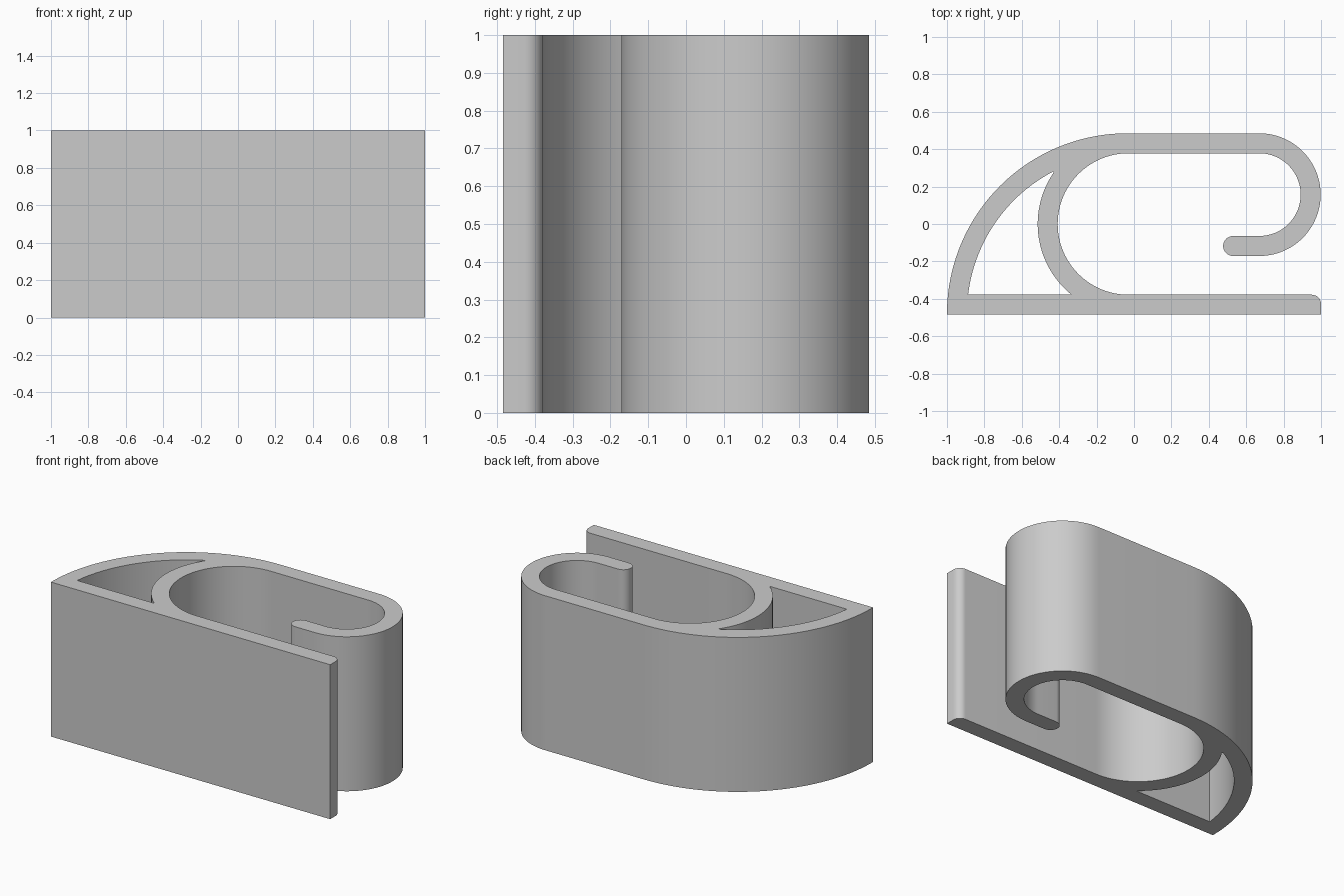
import bpy
import bmesh
from math import sin, cos, radians, atan2, degrees, sqrt

cube = bpy.data.objects.get("Cube")
if cube:
    bpy.data.objects.remove(cube, do_unlink=True)

HEIGHT = 1.0
HALF = 0.485          # half depth of the clip
WALL = 0.107          # wall thickness
FLOOR = -HALF + WALL  # inner face of the flat plate
CEIL = HALF - WALL    # inner face of the upper arm


def arc(cx, cy, r, start, end, n):
    """Points along a circular arc, angles in degrees."""
    angles = [radians(start + (end - start) * i / n) for i in range(n + 1)]
    return [(cx + r * cos(a), cy + r * sin(a)) for a in angles]


# Sweeping outer wall, round inner ring and hook
sweep_x, sweep_r = -0.035, 0.965
sweep_y = HALF - sweep_r
ring_x, ring_r = -0.03, CEIL
hook_x, hook_r = 0.67, 0.328
hook_y = HALF - hook_r
tip_r = WALL / 2
tip_y = hook_y - hook_r + tip_r
corner = 0.05

outline = [(-1, -HALF), (1, -HALF)]
outline += arc(1 - corner, FLOOR - corner, corner, 0, 90, 8)      # plate end
outline += arc(ring_x, 0, ring_r, 270, 90, 48)                    # inner ring
outline += arc(hook_x, hook_y, hook_r - WALL, 90, -90, 40)        # hook inside
outline += arc(0.53, tip_y, tip_r, 90, 270, 16)                   # hook tip
outline += arc(hook_x, hook_y, hook_r, -90, 90, 40)               # hook outside
outline += arc(sweep_x, sweep_y, sweep_r, 90, 180, 40)            # outer sweep

# Pointed pocket between the sweep and the ring
inner_r, outer_ring = sweep_r - WALL, ring_r + WALL
meet_x, meet_y = -0.432, 0.276
sweep_low = degrees(atan2(FLOOR - sweep_y, -sqrt(inner_r ** 2 - (FLOOR - sweep_y) ** 2)))
sweep_high = degrees(atan2(meet_y - sweep_y, meet_x - sweep_x))
ring_high = degrees(atan2(meet_y, meet_x - ring_x))
ring_low = 360 + degrees(atan2(FLOOR, -sqrt(outer_ring ** 2 - FLOOR ** 2)))
pocket = arc(sweep_x, sweep_y, inner_r, sweep_low, sweep_high, 30)
pocket += arc(ring_x, 0, outer_ring, ring_high, ring_low, 30)

# Fill the profile and extrude it upward
bm = bmesh.new()
for loop in (outline, pocket):
    verts = [bm.verts.new((x, y, 0)) for x, y in loop]
    for a, b in zip(verts, verts[1:] + verts[:1]):
        bm.edges.new((a, b))
bmesh.ops.remove_doubles(bm, verts=bm.verts[:], dist=0.002)
bmesh.ops.triangle_fill(bm, edges=bm.edges[:], use_beauty=True, use_dissolve=False)
result = bmesh.ops.extrude_face_region(bm, geom=bm.faces[:], use_keep_orig=True)
top = [g for g in result["geom"] if isinstance(g, bmesh.types.BMVert)]
bmesh.ops.translate(bm, verts=top, vec=(0, 0, HEIGHT))
bmesh.ops.recalc_face_normals(bm, faces=bm.faces[:])

mesh = bpy.data.meshes.new("spring_clip")
bm.to_mesh(mesh)
bm.free()
clip = bpy.data.objects.new("spring_clip", mesh)
bpy.context.collection.objects.link(clip)

# Plain grey
grey = bpy.data.materials.new("plain_grey")
grey.use_nodes = True
colour = (0.6, 0.6, 0.6, 1)
grey.diffuse_color = colour
grey.node_tree.nodes["Principled BSDF"].inputs["Base Color"].default_value = colour
mesh.materials.append(grey)

bpy.ops.object.select_all(action='DESELECT')
clip.select_set(True)
bpy.context.view_layer.objects.active = clip
bpy.ops.object.shade_smooth_by_angle(angle=radians(30))
